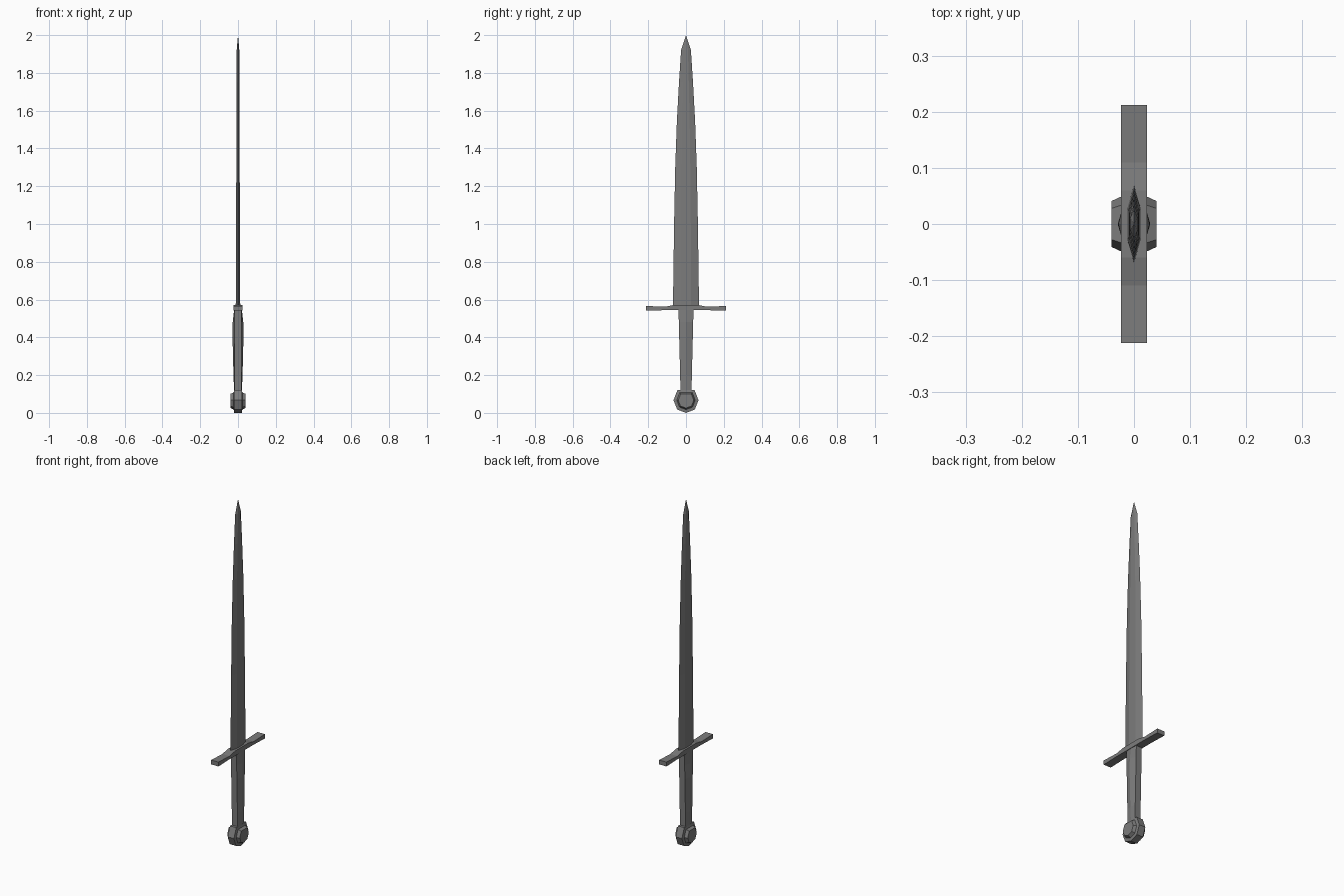
import bpy, bmesh

if "Cube" in bpy.data.objects:
    bpy.data.objects.remove(bpy.data.objects["Cube"])

# Dark steel for every part
steel = bpy.data.materials.new("dark_steel")
steel.diffuse_color = (0.2, 0.2, 0.2, 1)
steel.use_nodes = True
steel.node_tree.nodes["Principled BSDF"].inputs["Base Color"].default_value = steel.diffuse_color


def loft(name, rings, tip=None):
    """Join matching rings of points into a closed flat-faced solid."""
    bm = bmesh.new()
    loops = [[bm.verts.new(p) for p in ring] for ring in rings]
    n = len(loops[0])
    for a, b in zip(loops, loops[1:]):
        for i in range(n):
            j = (i + 1) % n
            bm.faces.new((a[i], a[j], b[j], b[i]))
    bm.faces.new(loops[0][::-1])
    if tip:
        t = bm.verts.new(tip)
        for i in range(n):
            bm.faces.new((loops[-1][i], loops[-1][(i + 1) % n], t))
    else:
        bm.faces.new(loops[-1])
    bmesh.ops.recalc_face_normals(bm, faces=bm.faces[:])
    mesh = bpy.data.meshes.new(name)
    bm.to_mesh(mesh)
    bm.free()
    mesh.materials.append(steel)
    obj = bpy.data.objects.new(name, mesh)
    bpy.context.collection.objects.link(obj)
    return obj


# Blade: six-sided section with sharp edges along y and a flat centre
def blade_ring(z, half_width, half_thick):
    f = half_width * 0.4
    return [(0, half_width, z), (-half_thick, f, z), (-half_thick, -f, z),
            (0, -half_width, z), (half_thick, -f, z), (half_thick, f, z)]


loft("blade", [blade_ring(*s) for s in (
    (0.56, 0.069, 0.012), (1.0, 0.063, 0.010), (1.3, 0.057, 0.009),
    (1.55, 0.048, 0.008), (1.75, 0.037, 0.008), (1.92, 0.026, 0.007))],
    tip=(0, 0, 2.0))


# Grip: ridged on the broad faces, swelling towards the guard
def grip_ring(z, half_width, edge, ridge):
    return [(ridge, 0, z), (edge, half_width, z), (-edge, half_width, z),
            (-ridge, 0, z), (-edge, -half_width, z), (edge, -half_width, z)]


loft("grip", [grip_ring(*s) for s in (
    (0.10, 0.029, 0.018, 0.02), (0.20, 0.031, 0.018, 0.024),
    (0.40, 0.036, 0.018, 0.029), (0.48, 0.038, 0.018, 0.028),
    (0.55, 0.040, 0.018, 0.02))])

# Crossguard: side profile extruded along x
half = [(0.212, 0.541), (0.212, 0.566), (0.11, 0.562), (0.06, 0.572)]
profile = half + [(-y, z) for y, z in reversed(half)] + [(-0.11, 0.544), (0.11, 0.544)]
loft("crossguard", [[(x, y, z) for y, z in profile] for x in (-0.023, 0.023)])

# Pommel: faceted wheel with raised centre bosses
rim = [(0.066, 0.067), (0.045, 0.122), (-0.045, 0.122), (-0.066, 0.067),
       (-0.047, 0.018), (0, 0.0), (0.047, 0.018)]
steps = [(-0.04, 0.62), (-0.023, 0.74), (-0.02, 1), (0.02, 1), (0.023, 0.74), (0.04, 0.62)]
loft("pommel", [[(x, y * s, 0.067 + (z - 0.067) * s) for y, z in rim] for x, s in steps])
